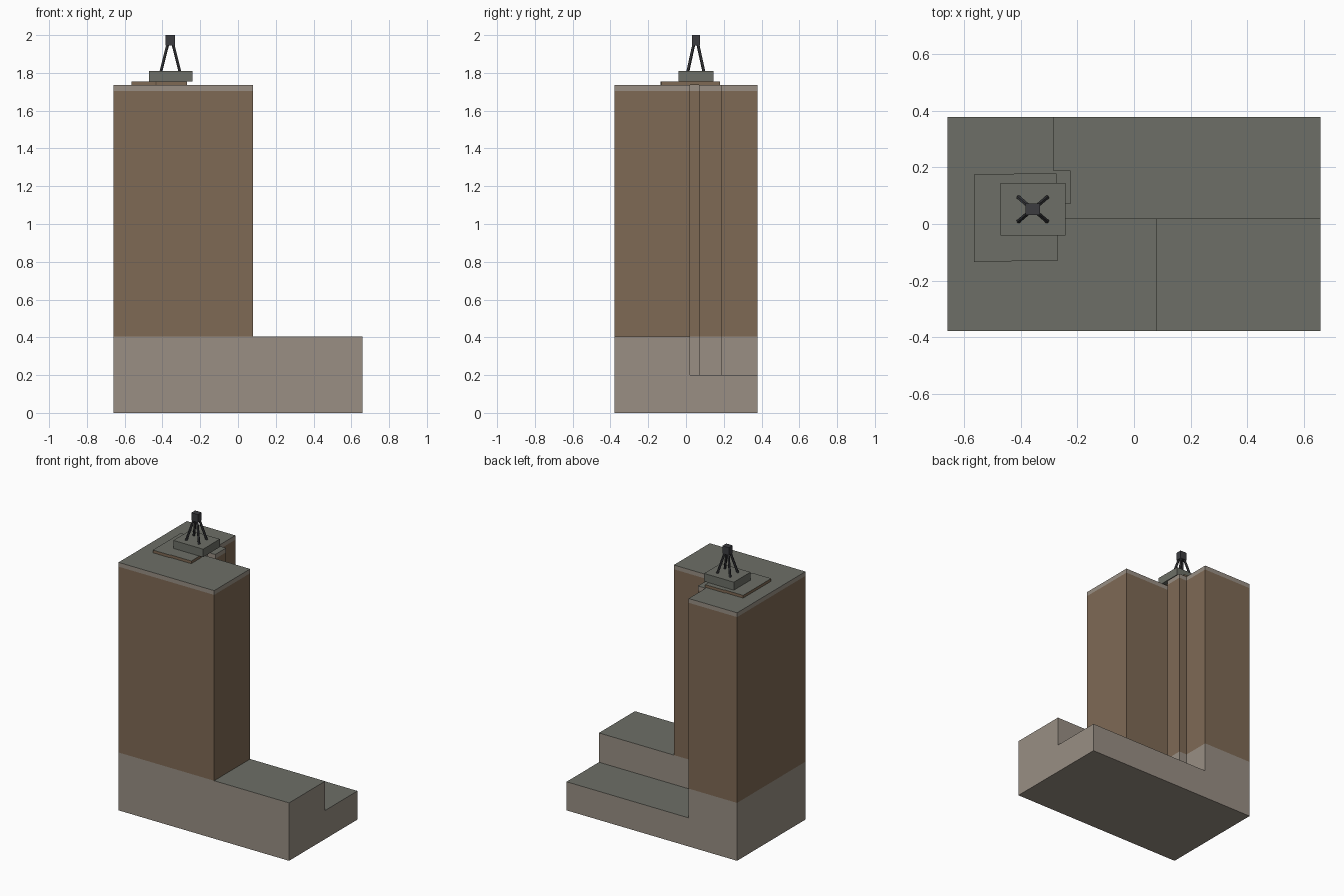
import bpy, bmesh
from mathutils import Vector

if "Cube" in bpy.data.objects:
    bpy.data.objects.remove(bpy.data.objects["Cube"])


def material(name, rgb):
    m = bpy.data.materials.new(name)
    m.diffuse_color = (*rgb, 1)
    m.use_nodes = True
    m.node_tree.nodes["Principled BSDF"].inputs["Base Color"].default_value = m.diffuse_color
    return m


STONE = material("pale stone", (0.319, 0.275, 0.231))
BRICK = material("brown brick", (0.212, 0.144, 0.091))
ROOF = material("grey roofing", (0.153, 0.159, 0.136))
METAL = material("dark metal", (0.045, 0.046, 0.051))


def extrusion(name, outline, z0, z1, side, top=None, bottom=None, roof=None):
    """Walls along a counter-clockwise outline; optional top (or partial roof) and bottom."""
    mats = [side, top or side, bottom or side]
    bm = bmesh.new()
    lo = [bm.verts.new((x, y, z0)) for x, y in outline]
    hi = [bm.verts.new((x, y, z1)) for x, y in outline]
    n = len(outline)
    for i in range(n):
        j = (i + 1) % n
        bm.faces.new((lo[i], lo[j], hi[j], hi[i]))
    if roof:
        bm.faces.new([bm.verts.new((x, y, z1)) for x, y in roof]).material_index = 1
    elif top:
        bm.faces.new(hi).material_index = 1
    if bottom:
        bm.faces.new(lo[::-1]).material_index = 2
    me = bpy.data.meshes.new(name)
    bm.to_mesh(me)
    bm.free()
    for m in mats:
        me.materials.append(m)
    ob = bpy.data.objects.new(name, me)
    bpy.context.collection.objects.link(ob)
    return ob


def rect(x0, x1, y0, y1):
    return [(x0, y0), (x1, y0), (x1, y1), (x0, y1)]


X, Y = 0.66, 0.378      # half extents of the base
TX, NY = 0.08, 0.02     # tower right face, rear notch line
# stepped inner corner of the tower, from front wing to rear wing
inner = [(-0.285, NY), (-0.285, 0.07), (-0.225, 0.07),
         (-0.225, 0.19), (-0.285, 0.19), (-0.285, Y)]
tower = [(-X, -Y), (TX, -Y), (TX, NY)] + inner + [(-X, Y)]
podium = [(-X, -Y), (X, -Y), (X, NY)] + inner + [(-X, Y)]
court = [(X, NY), (X, Y)] + inner[::-1]

# Base with lower courtyard, podium, shaft and roof band
extrusion("base", rect(-X, X, -Y, Y), 0, 0.2, STONE, ROOF, STONE, roof=court)
extrusion("podium", podium, 0.2, 0.405, STONE, ROOF, roof=rect(TX, X, -Y, NY))
extrusion("tower_shaft", tower, 0.405, 1.705, BRICK)
extrusion("roof_band", tower, 1.705, 1.735, STONE, ROOF)

# Rooftop plate and plant room
plate = [(-0.565, -0.135), (-0.44, -0.135), (-0.43, -0.13), (-0.27, -0.13),
         (-0.275, 0.18), (-0.42, 0.18), (-0.43, 0.175), (-0.565, 0.175)]
extrusion("roof_plate", plate, 1.735, 1.754, BRICK, ROOF)
extrusion("plant_room", rect(-0.472, -0.242, -0.04, 0.145), 1.754, 1.81, ROOF, ROOF, ROOF)

# Mast: square head on four splayed legs
cx, cy = -0.358, 0.052
extrusion("mast_head", rect(cx - 0.025, cx + 0.025, cy - 0.021, cy + 0.021),
          1.945, 2.0, METAL, METAL, METAL)
for sx in (-1, 1):
    for sy in (-1, 1):
        a = Vector((cx + sx * 0.05, cy + sy * 0.042, 1.808))
        b = Vector((cx + sx * 0.014, cy + sy * 0.011, 1.95))
        bpy.ops.mesh.primitive_cylinder_add(vertices=6, radius=0.008, depth=(b - a).length,
                                            location=(a + b) / 2)
        leg = bpy.context.object
        leg.name = "mast_leg"
        leg.rotation_euler = (b - a).to_track_quat('Z', 'Y').to_euler()
        leg.data.materials.append(METAL)
